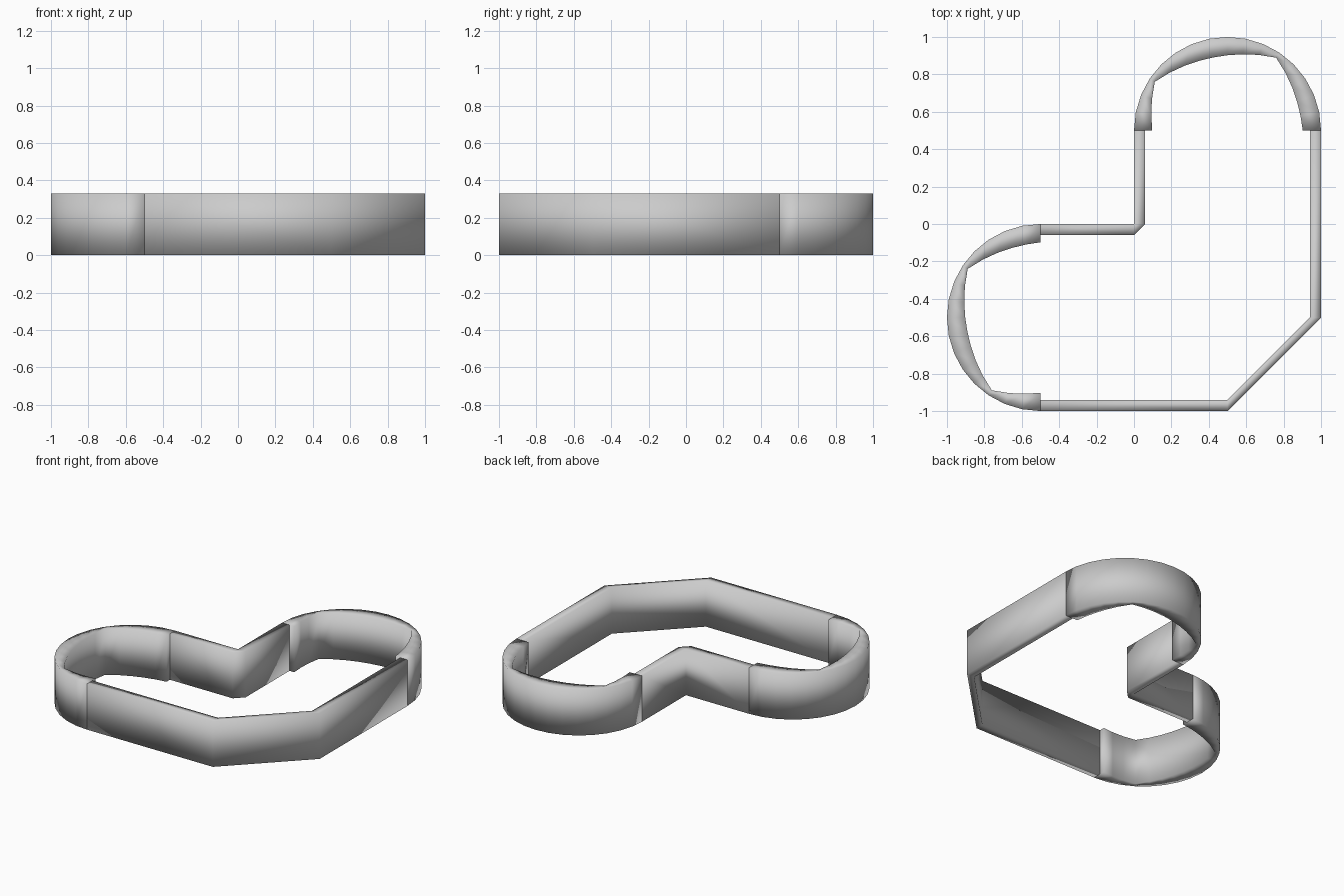
import bpy, bmesh, math

if "Cube" in bpy.data.objects:
    bpy.data.objects.remove(bpy.data.objects["Cube"])

H = 0.33          # height of the wall
SEGS = 16         # facets per half-round lobe


def wall(name, outer, inner):
    """Upright wall of constant height between an outer and an inner path."""
    bm = bmesh.new()
    rows = []
    for (ox, oy), (ix, iy) in zip(outer, inner):
        rows.append([bm.verts.new((ox, oy, 0)), bm.verts.new((ox, oy, H)),
                     bm.verts.new((ix, iy, H)), bm.verts.new((ix, iy, 0))])
    for a, b in zip(rows, rows[1:]):
        for k in range(4):
            j = (k + 1) % 4
            bm.faces.new((a[k], b[k], b[j], a[j]))
    bm.faces.new(rows[0])
    bm.faces.new(rows[-1][::-1])
    bmesh.ops.remove_doubles(bm, verts=bm.verts, dist=1e-4)
    bmesh.ops.recalc_face_normals(bm, faces=bm.faces)
    for f in bm.faces:
        f.smooth = True
    mesh = bpy.data.meshes.new(name)
    bm.to_mesh(mesh)
    bm.free()
    obj = bpy.data.objects.new(name, mesh)
    bpy.context.collection.objects.link(obj)
    return obj


def lobe(name, cx, cy, start):
    """Half-round wall whose thickness swells between pinch points 90 degrees apart."""
    outer, inner = [], []
    for i in range(SEGS + 1):
        deg = start + 180 * i / SEGS
        u = ((deg - 56.25) % 90) / 45 - 1
        r = 0.398 + 0.07 * u * u
        c, s = math.cos(math.radians(deg)), math.sin(math.radians(deg))
        outer.append((cx + 0.5 * c, cy + 0.5 * s))
        inner.append((cx + r * c, cy + r * s))
    return wall(name, outer, inner)


# Rounded lobes of the heart
lobe("right_lobe", 0.5, 0.5, 0)
lobe("left_lobe", -0.5, -0.5, 90)

# Straight walls around the blunt point
wall("point_wall",
     [(1, 0.5), (1, -0.5), (0.5, -1), (-0.5, -1)],
     [(0.94, 0.5), (0.94, -0.5), (0.5, -0.94), (-0.5, -0.94)])

# Straight walls of the notch between the lobes
wall("notch_wall",
     [(-0.5, 0), (0, 0), (0, 0), (0, 0.5)],
     [(-0.5, -0.06), (0, -0.06), (0.06, 0), (0.06, 0.5)])
